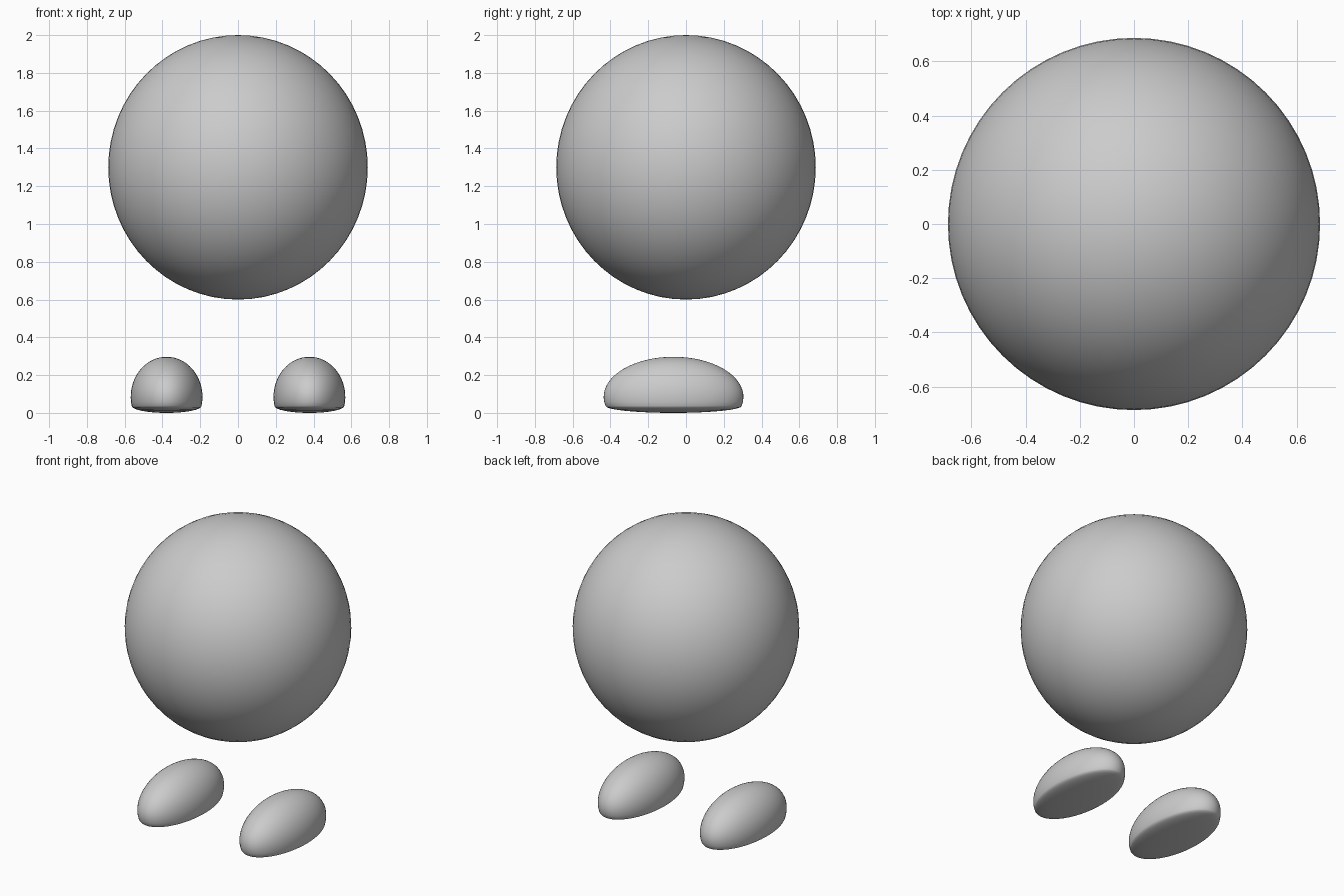
import bpy, bmesh, math

if "Cube" in bpy.data.objects:
    bpy.data.objects.remove(bpy.data.objects["Cube"])


def ball(name, center, radii, segments=64, rings=32):
    bm = bmesh.new()
    bmesh.ops.create_uvsphere(bm, u_segments=segments, v_segments=rings, radius=1)
    bmesh.ops.scale(bm, vec=radii, verts=bm.verts)
    bmesh.ops.translate(bm, vec=center, verts=bm.verts)
    return finish(name, bm)


def foot(name, x):
    # Domed upper joined by a sharp rim to a shallow curved sole
    rim, mid, top, n = 0.037, 0.085, 0.297, 18
    start = math.asin((rim - mid) / (top - mid))
    profile = [(0, 0, 0)]
    for i in range(1, 9):
        a = math.pi / 2 * i / 8
        profile.append((math.sin(a) * math.cos(start), 0, rim * (1 - math.cos(a))))
    for i in range(1, n + 1):
        a = start + (math.pi / 2 - start) * i / n
        r = math.cos(a) if i < n else 0
        profile.append((r, 0, mid + (top - mid) * math.sin(a)))
    bm = bmesh.new()
    verts = [bm.verts.new(p) for p in profile]
    edges = [bm.edges.new(pair) for pair in zip(verts, verts[1:])]
    bmesh.ops.spin(bm, geom=verts + edges, cent=(0, 0, 0), axis=(0, 0, 1),
                   angle=math.tau, steps=64)
    bmesh.ops.remove_doubles(bm, verts=bm.verts, dist=1e-5)
    bmesh.ops.scale(bm, vec=(0.19, 0.37, 1), verts=bm.verts)
    bmesh.ops.translate(bm, vec=(x, -0.066, 0), verts=bm.verts)
    bmesh.ops.recalc_face_normals(bm, faces=bm.faces)
    return finish(name, bm)


def finish(name, bm):
    mesh = bpy.data.meshes.new(name)
    bm.to_mesh(mesh)
    bm.free()
    obj = bpy.data.objects.new(name, mesh)
    bpy.context.collection.objects.link(obj)
    bpy.ops.object.select_all(action='DESELECT')
    obj.select_set(True)
    bpy.context.view_layer.objects.active = obj
    bpy.ops.object.shade_smooth_by_angle(angle=math.radians(40))
    return obj


# Round floating body
ball("body", (0, 0, 1.3), (0.687, 0.687, 0.7))

# Pair of feet
for side, x in (("left", 0.378), ("right", -0.378)):
    foot(side + "_foot", x)
